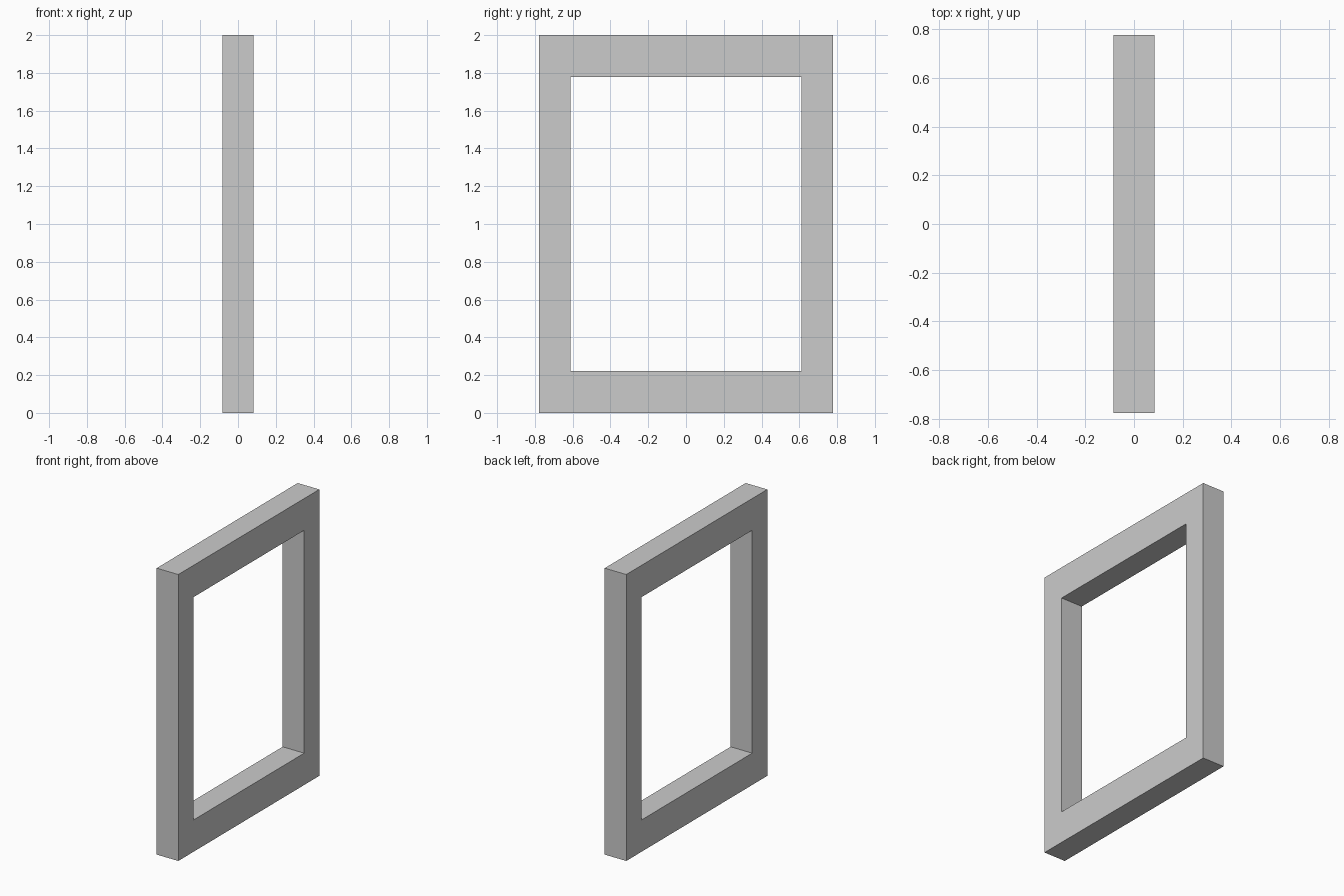
import bpy
import bmesh

if "Cube" in bpy.data.objects:
    bpy.data.objects.remove(bpy.data.objects["Cube"])

OUTER_Y, INNER_Y = 0.7778, 0.6111
HEIGHT, RAIL = 2.0, 0.2222
HALF_DEPTH = 0.0833


def rectangle(bm, half_width, bottom, top):
    corners = [(-half_width, bottom), (half_width, bottom),
               (half_width, top), (-half_width, top)]
    return [bm.verts.new((-HALF_DEPTH, y, z)) for y, z in corners]


# Frame profile: ring between the outer edge and the opening
bm = bmesh.new()
outer = rectangle(bm, OUTER_Y, 0.0, HEIGHT)
inner = rectangle(bm, INNER_Y, RAIL, HEIGHT - RAIL)
ring = []
for i in range(4):
    j = (i + 1) % 4
    ring.append(bm.faces.new((outer[i], outer[j], inner[j], inner[i])))

# Thickness along x, keeping the back faces so the frame is closed
result = bmesh.ops.extrude_face_region(bm, geom=ring, use_keep_orig=True)
moved = [v for v in result["geom"] if isinstance(v, bmesh.types.BMVert)]
bmesh.ops.translate(bm, verts=moved, vec=(2 * HALF_DEPTH, 0, 0))
bmesh.ops.recalc_face_normals(bm, faces=bm.faces)

mesh = bpy.data.meshes.new("rectangular_frame")
bm.to_mesh(mesh)
bm.free()
frame = bpy.data.objects.new("rectangular_frame", mesh)
bpy.context.collection.objects.link(frame)
